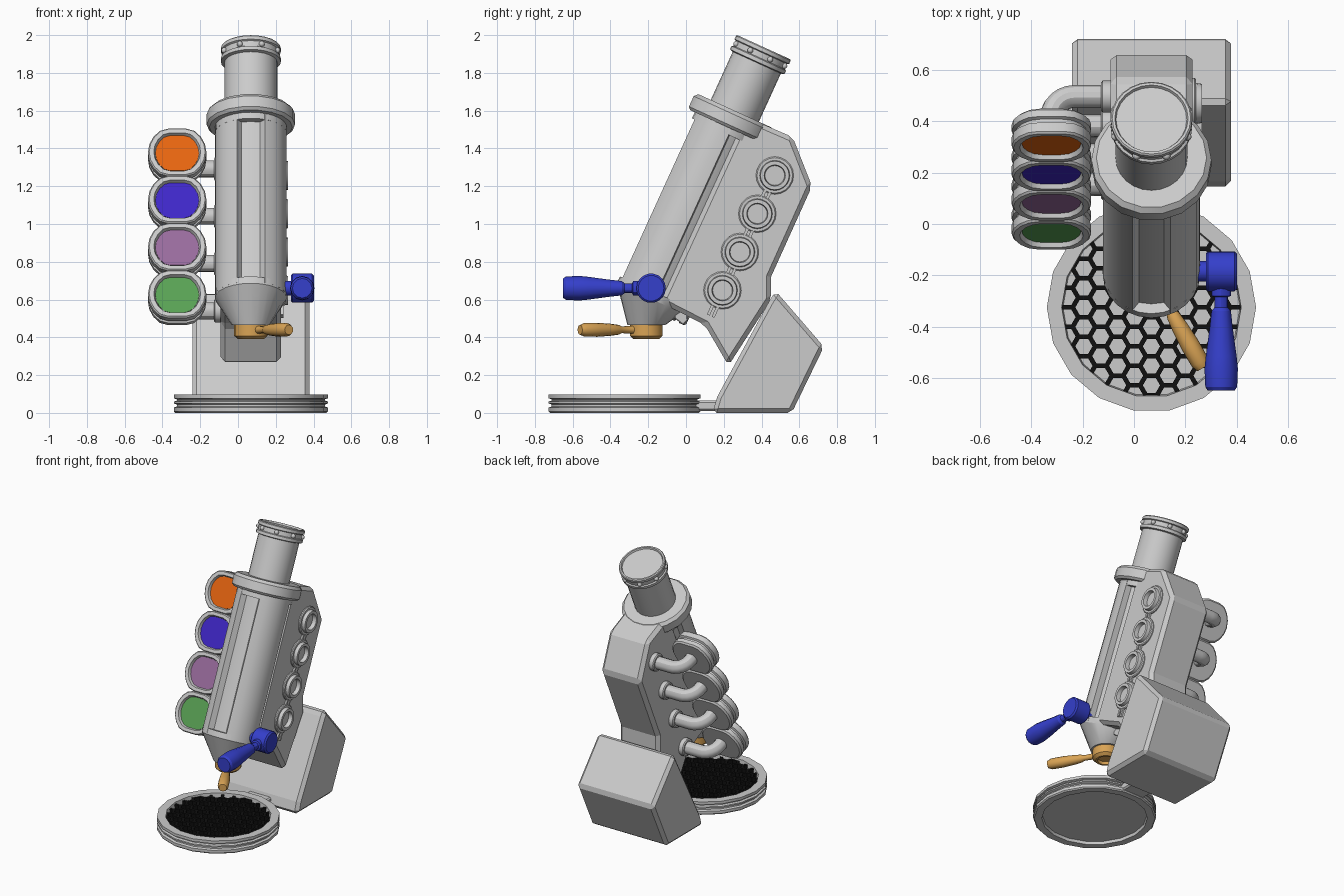
import bpy, bmesh, math
from math import sin, cos, pi, radians
from mathutils import Matrix, Vector

if "Cube" in bpy.data.objects:
    bpy.data.objects.remove(bpy.data.objects["Cube"])


def material(name, rgb):
    m = bpy.data.materials.new(name)
    m.use_nodes = True
    m.diffuse_color = (*rgb, 1)
    m.node_tree.nodes["Principled BSDF"].inputs["Base Color"].default_value = (*rgb, 1)
    return m


GREY = material("grey", (0.6, 0.6, 0.6))
BLACK = material("black", (0.005, 0.005, 0.005))
BLUE = material("handle blue", (0.035, 0.05, 0.6))
TAN = material("tan", (0.7, 0.37, 0.09))
LENS_COLOURS = [material("orange", (0.8, 0.13, 0.005)), material("violet", (0.05, 0.02, 0.58)),
                material("mauve", (0.32, 0.15, 0.34)), material("green", (0.1, 0.36, 0.09))]

CX = 0.068                      # everything but the lenses sits on this x
TILT = radians(24.5)
LEAN = Matrix.Rotation(-TILT, 4, 'X')
TUBE = Matrix.Translation((CX, 0.412, 1.936)) @ LEAN      # origin at the eyepiece top
UP, BACK = LEAN @ Vector((0, 0, 1)), LEAN @ Vector((0, 1, 0))


def finish(name, bm, mat, smooth=True):
    bmesh.ops.recalc_face_normals(bm, faces=bm.faces)
    me = bpy.data.meshes.new(name)
    bm.to_mesh(me)
    bm.free()
    me.materials.append(mat)
    ob = bpy.data.objects.new(name, me)
    bpy.context.collection.objects.link(ob)
    if smooth:
        bpy.ops.object.select_all(action='DESELECT')
        ob.select_set(True)
        bpy.context.view_layer.objects.active = ob
        bpy.ops.object.shade_smooth_by_angle(angle=radians(30))
    return ob


def loft(name, rings, mat, smooth=True):
    """Skin a list of point rings and cap both ends."""
    bm = bmesh.new()
    rows = [[bm.verts.new(p) for p in ring] for ring in rings]
    n = len(rows[0])
    for a, b in zip(rows, rows[1:]):
        for i in range(n):
            j = (i + 1) % n
            bm.faces.new((a[i], a[j], b[j], b[i]))
    bm.faces.new(rows[0])
    bm.faces.new(rows[-1])
    return finish(name, bm, mat, smooth)


def circle(r, h, n, matrix, flat=1.0):
    pts = [(r * cos(2 * pi * i / n), r * sin(2 * pi * i / n)) for i in range(n)]
    return [matrix @ Vector((x, max(-r * flat, min(r * flat, y)), h)) for x, y in pts]


def lathe(name, profile, mat, matrix, n=18, flat=1.0):
    return loft(name, [circle(r, h, n, matrix, flat) for r, h in profile], mat)


def facing(origin, direction):
    return Matrix.Translation(origin) @ Vector(direction).to_track_quat('Z', 'Y').to_matrix().to_4x4()


def slab(name, pts, half, bevel, x=CX):
    """Side outline in y, z given a width along x and bevelled edges."""
    ob = loft(name, [[(x + s * half, y, z) for y, z in pts] for s in (-1, 1)], GREY, False)
    if bevel:
        mod = ob.modifiers.new("bevel", 'BEVEL')
        mod.width, mod.segments, mod.limit_method = bevel, 1, 'ANGLE'
    return ob


# Round base with a grooved side and a sunken floor
BASE = Matrix.Translation((CX, -0.325, 0))
lathe("base_dish", [(0.345, 0.02), (0.35, 0), (0.4, 0), (0.408, 0.008), (0.408, 0.028), (0.392, 0.034),
                    (0.392, 0.044), (0.408, 0.05), (0.408, 0.06), (0.392, 0.065), (0.392, 0.072),
                    (0.408, 0.077), (0.408, 0.097), (0.35, 0.097), (0.345, 0.05)], GREY, BASE)

# Honeycomb grate: hollow six-sided cells side by side
bm = bmesh.new()
PITCH, WALL = 0.076, 0.009
for i in range(-6, 7):
    for j in range(-6, 7):
        c = Vector((i * PITCH * 0.866, (j + i % 2 / 2) * PITCH, 0))
        if c.length > 0.37:
            continue
        loops = []
        for r, z in ((PITCH / 2, 0.085), (PITCH / 2 - WALL, 0.085), (PITCH / 2 - WALL, 0.05)):
            row = []
            for k in range(6):
                p = c + Vector((cos(k * pi / 3), sin(k * pi / 3), 0)) * (r / 0.866)
                p *= min(1, 0.355 / p.length) if p.length else 1
                p.z = z
                row.append(bm.verts.new(BASE @ p))
            loops.append(row)
        for a, b in zip(loops, loops[1:]):
            for k in range(6):
                m = (k + 1) % 6
                bm.faces.new((a[k], a[m], b[m], b[k]))
bmesh.ops.remove_doubles(bm, verts=bm.verts, dist=0.0005)
finish("honeycomb_grate", bm, BLACK, False)

# Stand, arm and the tab that joins the base
slab("stand", [(0.14, 0), (0.56, 0), (0.73, 0.35), (0.475, 0.645), (0.445, 0.6), (0.165, 0.085)], 0.31, 0.022)
slab("arm", [(-0.13, 0.6), (-0.095, 0.565), (0.1, 0.465), (0.225, 0.25), (0.45, 0.6), (0.45, 0.72),
             (0.667, 1.2), (0.565, 1.46), (0.38, 1.54), (0.27, 1.47)], 0.16, 0.024)
slab("base_tab", [(0.03, 0.01), (0.2, 0.01), (0.2, 0.065), (0.03, 0.065)], 0.09, 0.01)
slab("arm_foot", [(-0.06, 0.5), (-0.015, 0.465), (0.01, 0.49), (0.0, 0.56), (-0.06, 0.58)], 0.06, 0.005)

# Eyepiece, collar and bolts
lathe("eyepiece", [(0.138, -0.012), (0.143, 0), (0.153, 0), (0.159, -0.006), (0.159, -0.025), (0.15, -0.03),
                   (0.15, -0.06), (0.159, -0.065), (0.159, -0.085), (0.14, -0.09), (0.14, -0.4)],
      GREY, TUBE, 24)
bm = bmesh.new()
for k in range(8):
    a = (k + 0.5) * pi / 4
    spot = TUBE @ Matrix.Translation((0.152 * cos(a), 0.152 * sin(a), -0.045))
    bmesh.ops.create_icosphere(bm, subdivisions=2, radius=0.016, matrix=spot)
finish("eyepiece_bolts", bm, GREY)
lathe("collar", [(0.18, -0.37), (0.215, -0.37), (0.234, -0.39), (0.234, -0.45), (0.22, -0.465), (0.18, -0.465)],
      GREY, TUBE)

# Main tube with three long slots
section = []
for k in range(3):
    mid = -90 + 120 * k
    section += [(0.19, mid - 23), (0.15, mid - 19), (0.148, mid), (0.15, mid + 19)]
    section += [(0.19, mid + 23 + 74 * i / 5) for i in range(5)]
loft("main_tube", [[TUBE @ Vector((r * cos(radians(a)), r * sin(radians(a)), h)) for r, a in section]
                   for h in (-0.46, -1.45)], GREY)
lathe("tube_top_band", [(0.19, -0.46), (0.19, -0.5)], GREY, TUBE, 24)
NOZZLE = Matrix.Translation((CX, -0.21, 0))
loft("tube_cone", [circle(0.19, -1.42, 24, TUBE), circle(0.19, -1.46, 24, TUBE),
                   circle(0.1, 0.465, 24, NOZZLE)], GREY)

# Nozzle and its lever
lathe("nozzle", [(0.05, 0.41), (0.055, 0.39), (0.068, 0.39), (0.088, 0.408), (0.088, 0.468)], TAN, NOZZLE)
lathe("nozzle_lever", [(0.024, 0.06), (0.02, 0.1), (0.018, 0.15), (0.026, 0.17), (0.032, 0.22), (0.037, 0.3),
                       (0.036, 0.38), (0.026, 0.405)], TAN, facing((CX, -0.21, 0.44), (0.5, -0.87, 0)), 12)

# Focus knob and its handle
KNOB = (0.34, -0.185, 0.66)
lathe("focus_knob", [(0.04, -0.13), (0.04, -0.06), (0.07, -0.06), (0.078, -0.052), (0.078, 0.052), (0.068, 0.062)],
      BLUE, facing(KNOB, (1, 0, 0)))
lathe("focus_handle", [(0.038, 0.06), (0.038, 0.095), (0.026, 0.1), (0.026, 0.14), (0.038, 0.155), (0.045, 0.22),
                       (0.06, 0.33), (0.065, 0.38), (0.062, 0.45), (0.052, 0.465)], BLUE, facing(KNOB, (0, -1, 0)), 12)

# Four colour lenses with feed pipes, and matching sockets on the other side
STEP = 0.275
for k, colour in enumerate(LENS_COLOURS):
    mid = Vector((-0.322, 0.315, 1.374)) - UP * STEP * k
    frame = Matrix.Translation(mid) @ Matrix.Rotation(pi / 2 - TILT, 4, 'X')
    lathe(f"lens_frame_{k}", [(0.143, -0.09), (0.155, -0.08), (0.155, -0.052), (0.14, -0.046), (0.14, -0.032),
                              (0.155, -0.026), (0.155, 0.012), (0.148, 0.02), (0.124, 0.02), (0.116, 0)],
          GREY, frame, 20, 0.89)
    lathe(f"lens_{k}", [(0.115, -0.003), (0.115, 0.003)], colour, frame, 20, 0.89)

    # Pipe: sideways out of the arm, then a quarter bend into the lens
    turn, out = 0.09, mid + BACK * 0.2
    side = Vector((1, 0, 0))
    path = [out + side * 0.25]
    pivot = out + side * turn - BACK * turn
    path += [pivot - side * turn * sin(a * pi / 12) + BACK * turn * cos(a * pi / 12) for a in range(7)]
    path.append(mid + BACK * 0.08)
    rings = []
    for i, p in enumerate(path):
        ahead = (path[min(i + 1, len(path) - 1)] - path[max(i - 1, 0)]).normalized()
        across = ahead.cross(UP)
        rings.append([p + 0.045 * (UP * cos(t * pi / 6) + across * sin(t * pi / 6)) for t in range(12)])
    loft(f"pipe_{k}", rings, GREY)
    lathe(f"pipe_flange_{k}", [(0.062, 0), (0.062, 0.04), (0.055, 0.046)], GREY,
          facing((CX - 0.15, out.y, out.z), (-1, 0, 0)))

    # Socket with a hollow middle, and the twin bars leading down from it
    hub = Vector((CX + 0.15, 0.47, 1.257)) - UP * STEP * 0.81 * k
    lathe(f"socket_{k}", [(0.1, 0), (0.1, 0.018), (0.094, 0.024), (0.08, 0.024), (0.076, 0.048), (0.056, 0.048),
                          (0.052, 0.02)], GREY, facing(hub, (1, 0, 0)), 20)
    for off in (-0.014, 0.014):
        bm = bmesh.new()
        place = Matrix.Translation(hub - UP * 0.115 + BACK * off + side * 0.01) @ LEAN
        bmesh.ops.create_cube(bm, size=1, matrix=place @ Matrix.Diagonal((0.026, 0.016, 0.07, 1)))
        finish(f"socket_bar_{k}", bm, GREY, False)
